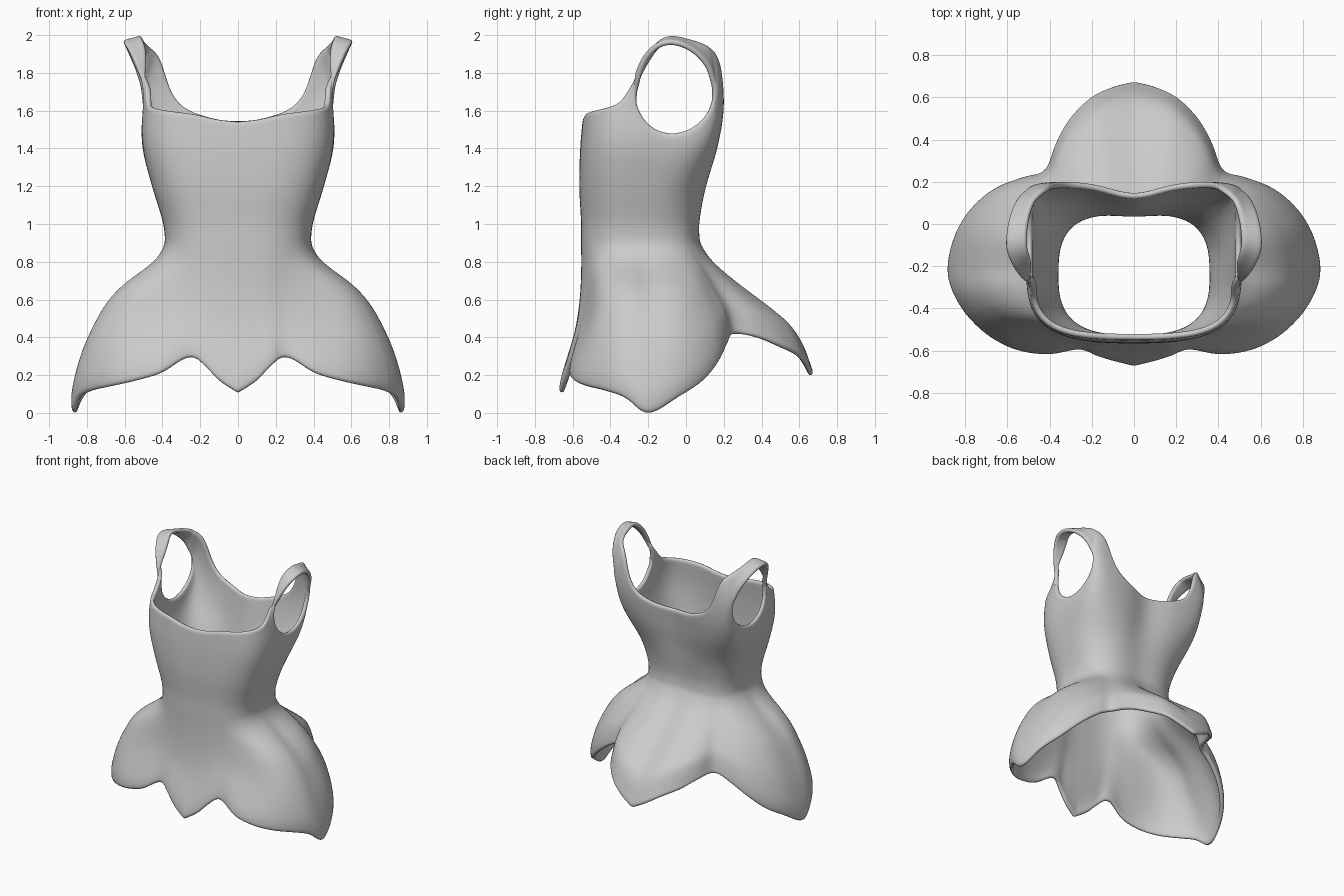
import bpy
import bmesh
from math import sin, cos, radians, sqrt, exp, pi

if "Cube" in bpy.data.objects:
    bpy.data.objects.remove(bpy.data.objects["Cube"], do_unlink=True)

# Angle runs from -90 (centre front) over 0 (left side) to 90 (centre back).
# Torso sections: height, half width, front y, back y, front and back squareness
TORSO = [(.9, .385, -.555, .088, 2.8, 2.8), (1, .395, -.555, .083, 2.8, 2.8),
         (1.2, .455, -.565, .12, 3, 3), (1.4, .505, -.56, .17, 3.3, 5),
         (1.6, .515, -.545, .2, 3.5, 9), (1.8, .555, -.545, .195, 3.5, 10),
         (1.92, .59, -.545, .175, 3.5, 10), (2, .62, -.545, .155, 3.5, 10)]
# Neckline: angle, height
NECK = [(-90, 1.543), (-78, 1.555), (-65, 1.582), (-42, 1.61), (-31, 1.63), (-25, 1.66),
        (-18, 1.735), (-10, 1.83), (-3, 1.9), (5, 1.96), (12, 1.99), (19, 2), (25, 1.995),
        (38, 1.965), (45, 1.925), (49, 1.88), (52, 1.8), (55, 1.71), (58, 1.65),
        (62, 1.61), (68, 1.58), (80, 1.55), (90, 1.543)]
# Petal hem: angle, x, y, z
HEM = [(-90, 0, -.675, .105), (-75, .1, -.65, .17), (-64, .18, -.625, .25),
       (-55, .26, -.595, .297), (-46, .4, -.62, .215), (-36, .55, -.6, .17),
       (-25, .68, -.535, .14), (-15, .785, -.435, .115), (-6, .855, -.32, .075),
       (4, .88, -.2, -.012), (14, .84, -.04, .08), (24, .755, .09, .16),
       (32, .65, .175, .265), (41, .52, .225, .37), (48, .425, .255, .42),
       (58, .37, .39, .4), (66, .305, .505, .355), (74, .205, .605, .31),
       (82, .1, .655, .25), (90, 0, .68, .2)]
# Skirt flare: share of the drop, share of the outward travel
FLARE_SIDE = [(0, 0), (.09, .08), (.17, .24), (.25, .44), (.36, .63), (.47, .75),
              (.61, .87), (.74, .95), (.9, 1.01), (1, 1)]
FLARE_BACK = [(0, 0), (.14, .1), (.29, .28), (.43, .48), (.58, .7), (.72, .87), (1, 1)]
FLARE_FRONT = [(0, 0), (.2, 0), (.4, .08), (.6, .3), (.9, .9), (1, 1)]

WAIST, HOLE_Y, HOLE_Z = .9, -.06, 1.72
HOLE_FRONT, HOLE_BACK = -15, 42.5


def interp(table, t):
    """Smooth interpolation of table rows keyed by their first value."""
    t = min(max(t, table[0][0]), table[-1][0])
    i = next(k for k in range(len(table) - 1) if t <= table[k + 1][0])
    a, b = table[i], table[i + 1]
    before, after = table[max(i - 1, 0)], table[min(i + 2, len(table) - 1)]
    h = b[0] - a[0]
    u = (t - a[0]) / h
    out = []
    for c in range(1, len(a)):
        m0 = (b[c] - before[c]) / (b[0] - before[0]) * h
        m1 = (after[c] - a[c]) / (after[0] - a[0]) * h
        out.append((2*u**3 - 3*u*u + 1) * a[c] + (u**3 - 2*u*u + u) * m0
                   + (3*u*u - 2*u**3) * b[c] + (u**3 - u*u) * m1)
    return out if len(out) > 1 else out[0]


def ramp(v, lo, hi):
    u = min(max((v - lo) / (hi - lo), 0), 1)
    return u * u * (3 - 2 * u)


def section(angle, z):
    """Point on the rounded-box torso outline, with a hollow down the spine."""
    half, front, back, n_front, n_back = interp(TORSO, z)
    c, s = max(cos(radians(angle)), 0), sin(radians(angle))
    n = n_front + (n_back - n_front) * ramp(angle, -20, 20)
    r = (c**n + abs(s)**n) ** (-1 / n)
    x = half * c * r if abs(angle) < 90 else 0
    # The front of the armhole sits a little closer in than its back
    x *= 1 - .07 * (1 - ramp(angle, -25, 15)) * ramp(z, 1.5, 1.75)
    y = (front + back) / 2 + (back - front) / 2 * s * r
    if angle > 0:
        y -= (.018 + .027 * ramp(z, 1, 1.5)) * exp(-(x / .15) ** 2)
    return x, y, z


def skirt(angle, s):
    """Point on the skirt, s = 0 at the waist and 1 at the hem."""
    top, hem = section(angle, WAIST), interp(HEM, angle)

    def travel(axis, front):
        back = ramp(angle, 18, 58)
        p = (interp(FLARE_SIDE, s) * (1 - front - back)
             + interp(FLARE_FRONT, s) * front + interp(FLARE_BACK, s) * back)
        return top[axis] + (hem[axis] - top[axis]) * p

    x = 0 if abs(angle) == 90 else travel(0, 1 - ramp(angle, -85, -45))
    return x, travel(1, 1 - ramp(angle, -55, -5)), WAIST + (hem[2] - WAIST) * s


def armhole(angle):
    """Lower and upper height of the split between bodice and straps."""
    if HOLE_FRONT < angle < HOLE_BACK:
        k = (section(angle, HOLE_Z)[1] - HOLE_Y) / .217
        h = sqrt(max(1 - k * k, .002))
        return HOLE_Z - .24 * h, HOLE_Z + .254 * h
    end = HOLE_FRONT if angle <= HOLE_FRONT else HOLE_BACK
    gap = interp(NECK, end) - HOLE_Z
    gap += (.12 - gap) * min(1, abs(angle - end) / 15)
    z = interp(NECK, angle) - gap
    return z, z


def yoke(angle, z, s):
    """Bodice top and straps, leaning inward towards the neckline."""
    x, y, z = section(angle, z)
    lean = ramp(angle, -35, 8) * (1 - ramp(angle, 45, 66)) * ramp(z, 1.55, 1.92)
    return x * (1 - .175 * s * lean), y, z


def spread(lo, hi, n):
    return [lo + (hi - lo) * i / n for i in range(n + 1)]


# Columns are packed towards the ends of the armhole to keep it round
hole = [(HOLE_FRONT + HOLE_BACK) / 2 - (HOLE_BACK - HOLE_FRONT) / 2 * cos(pi * i / 20)
        for i in range(1, 20)]
angles = spread(-90, HOLE_FRONT, 30) + hole + spread(HOLE_BACK, 90, 20)

lower, upper = [], []
for a in angles:
    low, high = armhole(a)
    neck = interp(NECK, a)
    lower.append([skirt(a, 1 - s) for s in spread(0, 1, 20)]
                 + [section(a, z) for z in spread(WAIST, low, 14)[1:]])
    upper.append([yoke(a, high + (neck - high) * s, s) for s in spread(0, 1, 4)])

# Left half of the dress as two sheets joined outside the armhole
bm = bmesh.new()
for sheet in (lower, upper):
    grid = [[bm.verts.new(p) for p in column] for column in sheet]
    for c0, c1 in zip(grid, grid[1:]):
        for i in range(len(c0) - 1):
            bm.faces.new((c0[i], c1[i], c1[i + 1], c0[i + 1]))
bmesh.ops.remove_doubles(bm, verts=bm.verts, dist=.0005)
mesh = bpy.data.meshes.new("dress")
bm.to_mesh(mesh)
bm.free()
dress = bpy.data.objects.new("dress", mesh)
bpy.context.collection.objects.link(dress)

# Mirror the half, give the cloth thickness and round its edges
mirror = dress.modifiers.new("mirror", 'MIRROR')
mirror.use_clip = True
cloth = dress.modifiers.new("cloth", 'SOLIDIFY')
cloth.thickness = .03
cloth.offset = -1
dress.modifiers.new("rounding", 'SUBSURF').levels = 1
dress.modifiers["rounding"].render_levels = 1
for face in mesh.polygons:
    face.use_smooth = True

# Plain grey cloth
grey = bpy.data.materials.new("light_grey")
grey.use_nodes = True
colour = (.6, .6, .6, 1)
grey.diffuse_color = colour
grey.node_tree.nodes["Principled BSDF"].inputs["Base Color"].default_value = colour
mesh.materials.append(grey)
